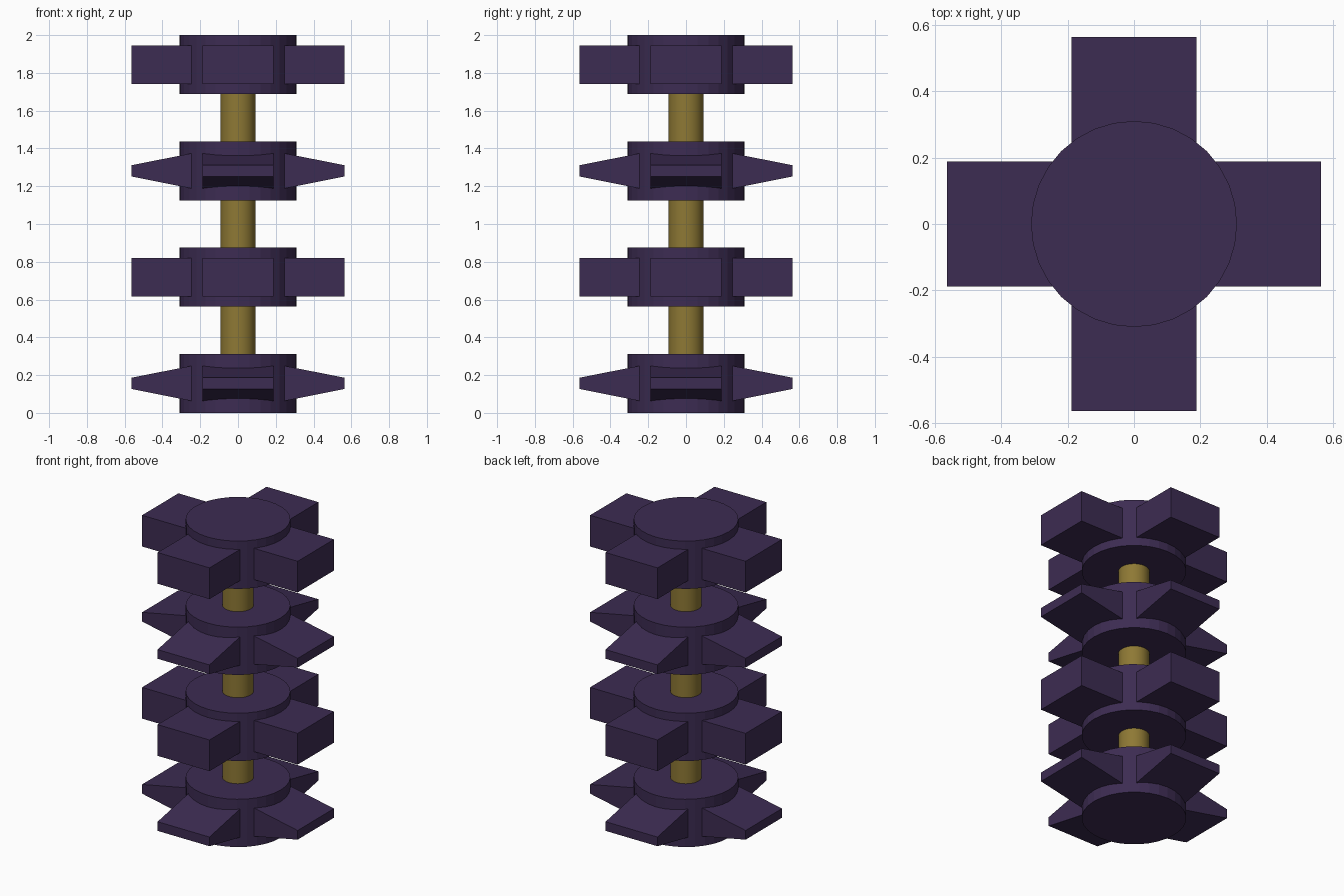
import bpy
import bmesh
from math import pi
from mathutils import Matrix

if "Cube" in bpy.data.objects:
    bpy.data.objects.remove(bpy.data.objects["Cube"])

PITCH, HUB_R, HUB_H = 0.5625, 0.31, 0.3125
SIDES = 32


def material(name, color):
    m = bpy.data.materials.new(name)
    m.diffuse_color = (*color, 1)
    m.use_nodes = True
    m.node_tree.nodes["Principled BSDF"].inputs["Base Color"].default_value = m.diffuse_color
    return m


purple = material("dark_purple", (0.046, 0.025, 0.085))
gold = material("old_gold", (0.27, 0.19, 0.035))


def finish(name, bm, mat):
    bmesh.ops.recalc_face_normals(bm, faces=bm.faces)
    me = bpy.data.meshes.new(name)
    bm.to_mesh(me)
    bm.free()
    me.materials.append(mat)
    ob = bpy.data.objects.new(name, me)
    bpy.context.collection.objects.link(ob)
    return ob


def cylinder(name, radius, z0, z1, mat):
    bm = bmesh.new()
    bmesh.ops.create_cone(bm, cap_ends=True, segments=SIDES, radius1=radius,
                          radius2=radius, depth=z1 - z0,
                          matrix=Matrix.Translation((0, 0, (z0 + z1) / 2)))
    return finish(name, bm, mat)


def blade(name, z, angle, tip_half):
    # box from inside the hub to the tip; the outer end may be thinner
    root_x, tip_x, half_w, root_half = 0.2, 0.5625, 0.1875, 0.102
    bm = bmesh.new()
    bmesh.ops.create_cube(bm, size=2)
    for v in bm.verts:
        outer = v.co.x > 0
        v.co.x = tip_x if outer else root_x
        v.co.y *= half_w
        v.co.z *= tip_half if outer else root_half
    bm.transform(Matrix.Translation((0, 0, z)) @ Matrix.Rotation(angle, 4, 'Z'))
    return finish(name, bm, purple)


# central rod
rod = cylinder("rod", 0.0925, 0.1, 1.9, gold)
rod.select_set(True)
bpy.context.view_layer.objects.active = rod
bpy.ops.object.shade_smooth_by_angle()

# four hubs, alternating wedge-shaped and square-ended blades
for i in range(4):
    z = HUB_H / 2 + i * PITCH
    cylinder(f"hub_{i + 1}", HUB_R, z - HUB_H / 2, z + HUB_H / 2, purple)
    for k in range(4):
        kind, tip = ("wedge_blade", 0.03) if i % 2 == 0 else ("block_blade", 0.102)
        blade(f"{kind}_{i + 1}_{k + 1}", z, k * pi / 2, tip)
